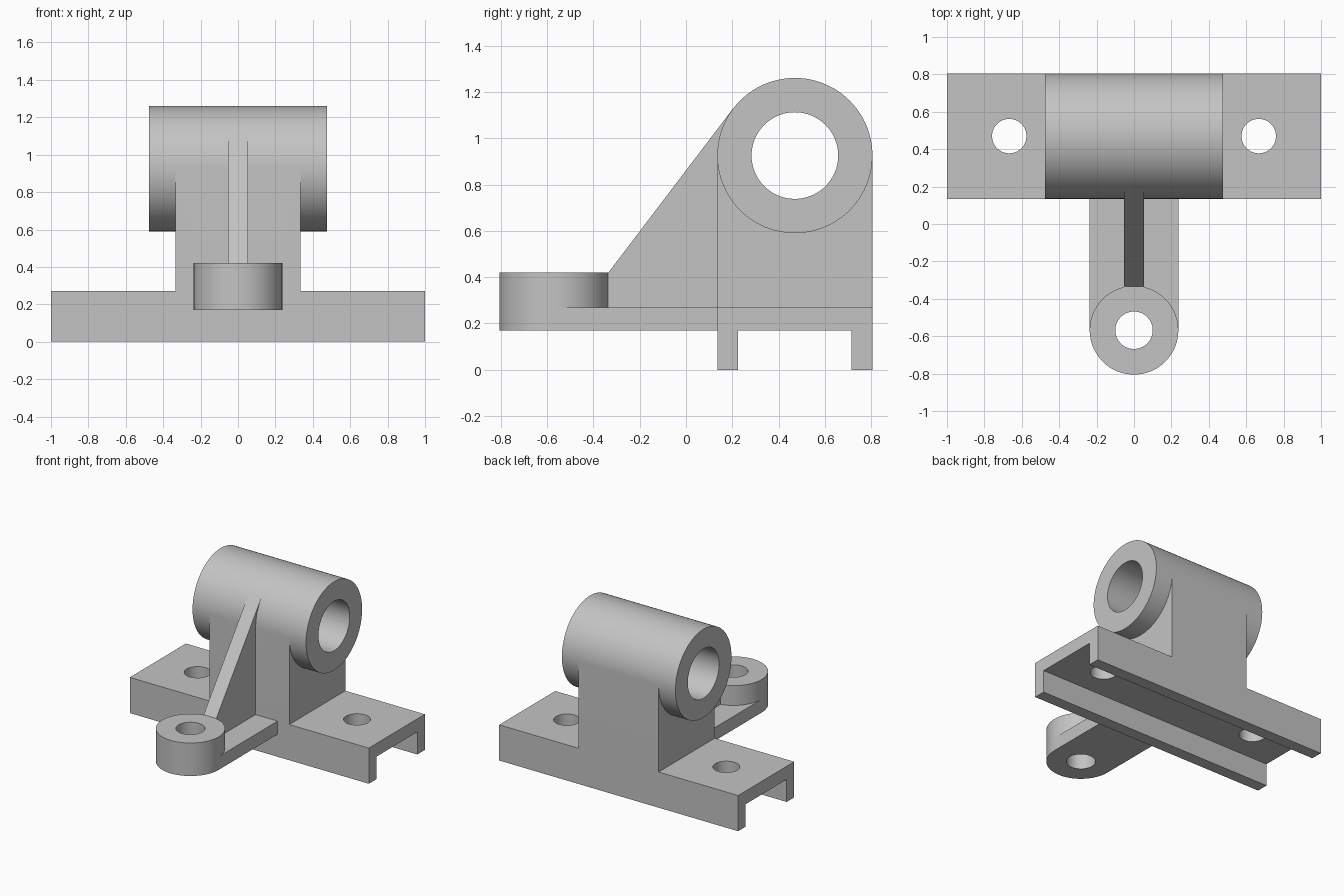
import bpy, bmesh, math
from mathutils import Vector

if "Cube" in bpy.data.objects:
    bpy.data.objects.remove(bpy.data.objects["Cube"])

grey = bpy.data.materials.new("light_grey")
grey.diffuse_color = (0.55, 0.55, 0.55, 1)
grey.use_nodes = True
grey.node_tree.nodes["Principled BSDF"].inputs["Base Color"].default_value = grey.diffuse_color


def prism(name, profile, axis, lo, hi):
    """Extrude a closed 2D profile along x (profile = y, z) or z (profile = x, y)."""
    bm = bmesh.new()
    place = (lambda a, b: Vector((lo, a, b))) if axis == 'x' else (lambda a, b: Vector((a, b, lo)))
    step = Vector((hi - lo, 0, 0)) if axis == 'x' else Vector((0, 0, hi - lo))
    face = bm.faces.new([bm.verts.new(place(a, b)) for a, b in profile])
    ext = bmesh.ops.extrude_face_region(bm, geom=[face], use_keep_orig=True)
    bmesh.ops.translate(bm, vec=step,
                        verts=[v for v in ext['geom'] if isinstance(v, bmesh.types.BMVert)])
    bmesh.ops.recalc_face_normals(bm, faces=bm.faces[:])
    me = bpy.data.meshes.new(name)
    bm.to_mesh(me)
    bm.free()
    me.materials.append(grey)
    ob = bpy.data.objects.new(name, me)
    bpy.context.collection.objects.link(ob)
    return ob


def circle(a, b, r, n=96):
    return [(a + r * math.cos(2 * math.pi * i / n), b + r * math.sin(2 * math.pi * i / n))
            for i in range(n)]


def rect(a0, a1, b0, b1):
    return [(a0, b0), (a1, b0), (a1, b1), (a0, b1)]


def combine(target, other, op):
    other.hide_render = True
    mod = target.modifiers.new(op.lower(), 'BOOLEAN')
    mod.operation, mod.solver, mod.object = op, 'EXACT', other
    bpy.context.view_layer.objects.active = target
    bpy.ops.object.modifier_apply(modifier=mod.name)
    bpy.data.objects.remove(other, do_unlink=True)


Y0, Y1, YC = 0.135, 0.805, 0.47      # body depth and bore centre
ZC, BOSS_Y = 0.925, -0.568           # barrel height, lug centre

# channel-shaped base
channel = [(Y0, 0), (0.225, 0), (0.225, 0.17), (0.715, 0.17),
           (0.715, 0), (Y1, 0), (Y1, 0.27), (Y0, 0.27)]
body = prism("bearing_bracket", channel, 'x', -1, 1)

# pedestal, barrel, tongue, lug boss and rib
rib = [(-0.38, 0.22), (-0.38, 0.40), (-0.335, 0.42), (0.203, 1.128), (0.26, 1.10), (0.20, 0.22)]
for part in (
    prism("pedestal", rect(Y0, Y1, 0.2, ZC), 'x', -0.335, 0.335),
    prism("barrel", circle(YC, ZC, 0.335), 'x', -0.475, 0.475),
    prism("tongue", rect(-0.237, 0.237, BOSS_Y, 0.2), 'z', 0.17, 0.27),
    prism("lug_boss", circle(0, BOSS_Y, 0.237), 'z', 0.17, 0.42),
    prism("rib", rib, 'x', -0.053, 0.053),
):
    combine(body, part, 'UNION')

# bore, lug hole and bolt holes
combine(body, prism("bore", circle(YC, ZC, 0.187), 'x', -0.6, 0.6), 'DIFFERENCE')
combine(body, prism("lug_hole", circle(0, BOSS_Y, 0.1, 64), 'z', 0.1, 0.5), 'DIFFERENCE')
for x in (-0.667, 0.667):
    combine(body, prism("bolt_hole", circle(x, YC, 0.092, 64), 'z', 0.1, 0.4), 'DIFFERENCE')

# merge flush faces and shade
bm = bmesh.new()
bm.from_mesh(body.data)
bmesh.ops.remove_doubles(bm, verts=bm.verts[:], dist=1e-5)
bmesh.ops.dissolve_limit(bm, angle_limit=math.radians(0.5), verts=bm.verts[:], edges=bm.edges[:])
bm.to_mesh(body.data)
bm.free()
body.select_set(True)
bpy.context.view_layer.objects.active = body
bpy.ops.object.shade_smooth_by_angle(angle=math.radians(25))
